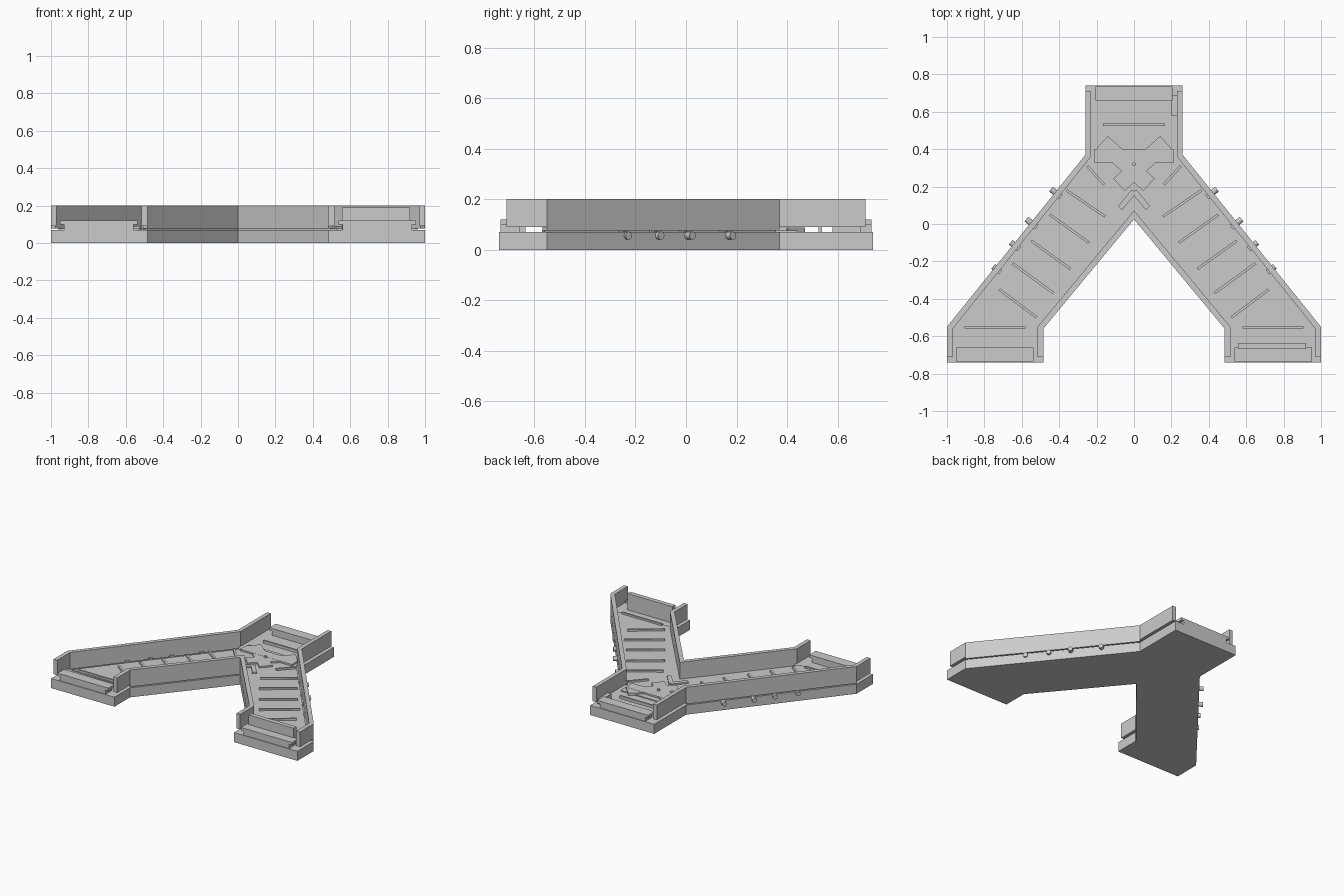
import bpy, bmesh, math
from mathutils import Vector, Matrix

if "Cube" in bpy.data.objects:
    bpy.data.objects.remove(bpy.data.objects["Cube"])


def finish(bm, name):
    bmesh.ops.recalc_face_normals(bm, faces=bm.faces)
    me = bpy.data.meshes.new(name)
    bm.to_mesh(me)
    bm.free()
    ob = bpy.data.objects.new(name, me)
    bpy.context.collection.objects.link(ob)
    return ob


def prism(name, pts, z0, z1):
    """Solid with an outline (may be concave) between two heights."""
    bm = bmesh.new()
    lo = [bm.verts.new((x, y, z0)) for x, y in pts]
    hi = [bm.verts.new((x, y, z1)) for x, y in pts]
    bm.faces.new(lo[::-1])
    bm.faces.new(hi)
    for i in range(len(pts)):
        k = (i + 1) % len(pts)
        bm.faces.new([lo[i], lo[k], hi[k], hi[i]])
    return finish(bm, name)


def offset(path, d):
    """Mitred offset of an open path, to the right of travel."""
    p = [Vector(q) for q in path]
    ns = []
    for a, b in zip(p, p[1:]):
        t = (b - a).normalized()
        ns.append(Vector((t.y, -t.x)))
    out = []
    for i, q in enumerate(p):
        n0, n1 = ns[max(i - 1, 0)], ns[min(i, len(ns) - 1)]
        m = (n0 + n1).normalized()
        out.append(tuple(q + m * (d / m.dot(n0))))
    return out


def wall(name, path, d0, d1, z0, z1):
    return prism(name, offset(path, d0) + offset(path, d1)[::-1], z0, z1)


def box(name, x0, x1, y0, y1, z0, z1):
    return prism(name, [(x0, y0), (x1, y0), (x1, y1), (x0, y1)], z0, z1)


def bar(name, a, b, w, z0, z1):
    """Straight bar of width w from a to b."""
    return wall(name, [a, b], -w / 2, w / 2, z0, z1)


def mir(p, s):
    return (p[0] * s, p[1])


# base slab
half = [(0.26, 0.74), (0.26, 0.37), (1, -0.55), (1, -0.74), (0.485, -0.74), (0.485, -0.56)]
prism("base_slab", half + [(0, 0.025)] + [mir(p, -1) for p in half[::-1]], 0, 0.07)

# side walls, floating just above the base, lower along the slanted arms
outer = [(0.26, 0.71), (0.26, 0.37), (1, -0.55), (1, -0.71)]
inner = [(0.485, -0.71), (0.485, -0.56), (0, 0.025), (-0.485, -0.56), (-0.485, -0.71)]
for s, side in ((1, "right"), (-1, "left")):
    path = [mir(p, s) for p in outer]
    wall("outer_wall_" + side, path, 0, 0.03 * s, 0.09, 0.2)
    wall("outer_skirt_" + side, path[1:3], 0, 0.03 * s, 0.077, 0.09)
wall("inner_wall", inner, 0, 0.03, 0.09, 0.2)
wall("inner_skirt", inner[1:4], 0, 0.03, 0.077, 0.09)

# floor deck, stopping short of the ends
deck = [(0.22, 0.44), (0.225, 0.355), (0.96, -0.56), (0.53, -0.57)]
prism("deck_floor", deck + [(0, 0.065)] + [mir(p, -1) for p in deck[::-1]], 0.068, 0.077)

# stepped thresholds at the three open ends
for cx, s, tag in ((0, 1, "back"), (0.745, -1, "right"), (-0.745, -1, "left")):
    y0, y1 = sorted((s * 0.66, s * 0.735))
    box("threshold_foot_" + tag, cx - 0.185, cx + 0.185, y0, y1, 0.068, 0.1)
    box("threshold_top_" + tag, cx - 0.207, cx + 0.207, y0, y1, 0.1, 0.12)

# upright gate panel in the right leg, latch block by the back wall
box("gate_panel", 0.555, 0.92, -0.668, -0.635, 0.068, 0.19)
box("back_wall_block", 0.2, 0.235, 0.58, 0.69, 0.068, 0.11)

# floor ribs
R = 0.09
box("rib_back", -0.165, 0.165, 0.525, 0.538, 0.065, R)
ribs = [((0.72, -0.35), (0.52, -0.5)), ((0.65, -0.21), (0.43, -0.37)),
        ((0.55, -0.09), (0.34, -0.24)), ((0.45, 0.05), (0.24, -0.1)),
        ((0.36, 0.18), (0.155, 0.04)), ((0.25, 0.31), (0.16, 0.21))]
perp = Vector((0.779, 0.627, 0))
for s, side in ((1, "right"), (-1, "left")):
    a, b = sorted((0.58 * s, 0.905 * s))
    box("rib_end_" + side, a, b, -0.56, -0.547, 0.065, R)
    for i, (p, q) in enumerate(ribs):
        bar(f"rib_{side}_{i}", mir(p, s), mir(q, s), 0.014, 0.065, R)
    # crossing plates at the junction
    bar("cross_plate_" + side, mir((0.17, 0.437), s), mir((-0.08, 0.21), s), 0.09, 0.065, 0.088)
    bar("apex_strip_" + side, mir((0, 0.175), s), mir((0.075, 0.085), s), 0.03, 0.065, 0.088)
    # side pegs through the base edge, with brackets inside the wall
    d = Vector((perp.x * s, perp.y, 0))
    for i, (x, y, out) in enumerate([(0.422, 0.169, 0.028), (0.552, 0.007, 0.03),
                                     (0.645, -0.109, 0.018), (0.745, -0.233, 0.01)]):
        e = Vector((x * s, y, 0.056))
        rot = d.to_track_quat("Z", "Y").to_matrix().to_4x4()
        bm = bmesh.new()
        bmesh.ops.create_cone(bm, cap_ends=True, segments=12, radius1=0.016, radius2=0.016,
                              depth=out + 0.04,
                              matrix=Matrix.Translation(e + d * (out - 0.04) / 2) @ rot)
        finish(bm, f"peg_{side}_{i}")
        m, n = e - d * 0.025, e - d * 0.04
        bar(f"bracket_{side}_{i}", m.xy, n.xy, 0.03, 0.065, 0.09)
box("junction_plate", -0.21, 0.21, 0.325, 0.4, 0.065, 0.089)

# pivot pin
bm = bmesh.new()
bmesh.ops.create_cone(bm, cap_ends=True, segments=12, radius1=0.01, radius2=0.01, depth=0.035,
                      matrix=Matrix.Translation((0, 0.32, 0.082)))
finish(bm, "pivot_pin")
